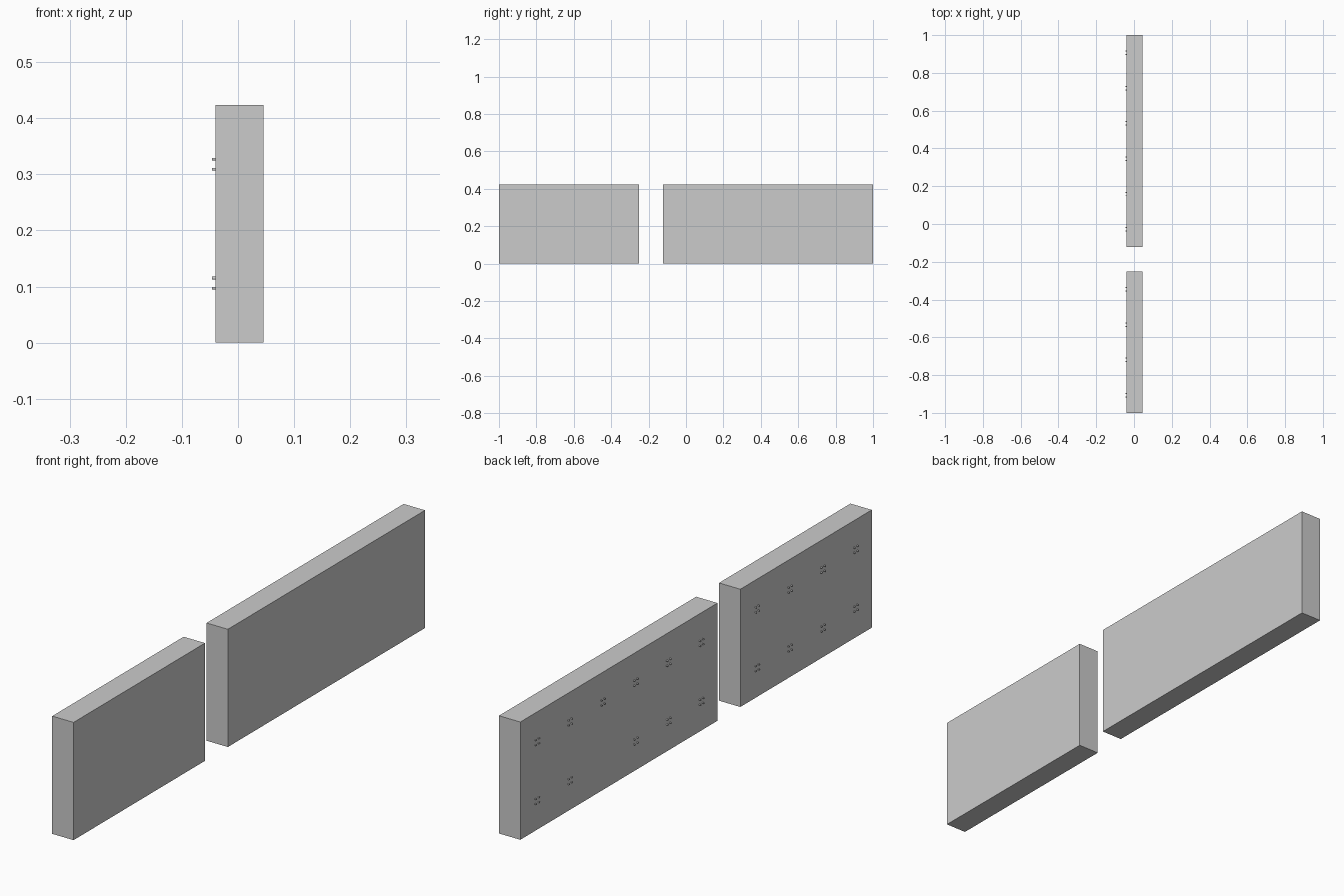
import bpy, bmesh
from mathutils import Matrix, Vector

if "Cube" in bpy.data.objects:
    bpy.data.objects.remove(bpy.data.objects["Cube"])

PITCH = 0.187            # spacing of the peg clusters along a panel
HEIGHT = 0.424
X_BACK, X_FRONT, X_TIP = -0.04, 0.045, -0.046


def finish(bm, name):
    mesh = bpy.data.meshes.new(name)
    bm.to_mesh(mesh)
    bm.free()
    ob = bpy.data.objects.new(name, mesh)
    bpy.context.collection.objects.link(ob)


def panel(name, y0, y1):
    size = Vector((X_FRONT - X_BACK, y1 - y0, HEIGHT))
    centre = Vector(((X_FRONT + X_BACK) / 2, (y0 + y1) / 2, HEIGHT / 2))
    bm = bmesh.new()
    bmesh.ops.create_cube(bm, size=1, matrix=Matrix.Translation(centre) @ Matrix.Diagonal(size).to_4x4())
    finish(bm, name)


def pegs(name, spots):
    # each spot carries a two-by-two cluster of tiny round pegs
    bm = bmesh.new()
    turn = Matrix.Rotation(1.5707963, 4, 'Y')
    for y, z in spots:
        for dy in (-0.009, 0.009):
            for dz in (-0.009, 0.009):
                pos = Matrix.Translation(((X_TIP + X_BACK) / 2, y + dy, z + dz))
                bmesh.ops.create_cone(bm, cap_ends=True, segments=12, radius1=0.0025, radius2=0.0025,
                                      depth=X_BACK - X_TIP, matrix=pos @ turn)
    finish(bm, name)


LOW, HIGH = HEIGHT / 4, HEIGHT * 3 / 4

# Long wall panel: six clusters above, five below (third from the far end is absent)
panel("long_panel", 1 - 6 * PITCH, 1)
long_y = [1 - PITCH * (i + 0.5) for i in range(6)]
pegs("long_panel_pegs", [(y, z) for i, y in enumerate(long_y) for z in (LOW, HIGH)
                         if not (i == 2 and z == LOW)])

# Short wall panel: four clusters in each row
panel("short_panel", -1, -1 + 4 * PITCH)
pegs("short_panel_pegs", [(-1 + PITCH * (i + 0.5), z) for i in range(4) for z in (LOW, HIGH)])
